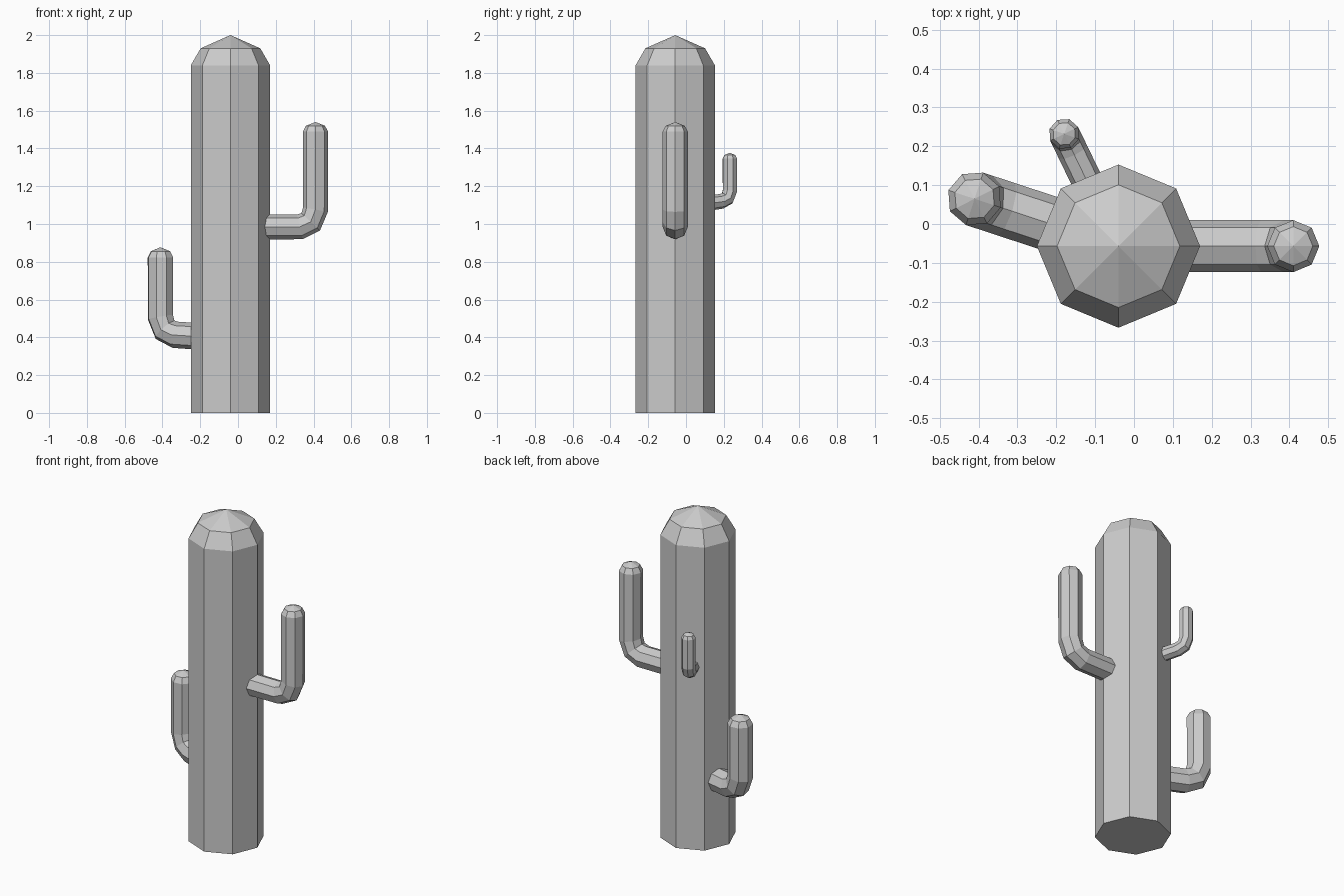
import bpy, bmesh
from math import sin, cos, pi, radians
from mathutils import Vector

if "Cube" in bpy.data.objects:
    bpy.data.objects.remove(bpy.data.objects["Cube"])

SIDES = 8
CX, CY = -0.04, -0.057  # trunk axis


def sweep(name, stations, angle):
    """Eight-sided tube; each station is (reach, z, radius) in a vertical plane
    turned by angle. A zero radius makes a pointed end."""
    out = Vector((cos(angle), sin(angle), 0))
    side = Vector((-sin(angle), cos(angle), 0))
    up = Vector((0, 0, 1))
    base = Vector((CX, CY, 0))
    pts = [Vector((s[0], s[1])) for s in stations]
    bm = bmesh.new()
    rings = []
    for i, (reach, z, rad) in enumerate(stations):
        centre = base + out * reach + up * z
        if rad == 0:
            rings.append([bm.verts.new(centre)])
            continue
        d = Vector((0, 0))
        if i > 0:
            d += (pts[i] - pts[i - 1]).normalized()
        if i < len(pts) - 1:
            d += (pts[i + 1] - pts[i]).normalized()
        d.normalize()
        normal = out * -d.y + up * d.x
        rings.append([bm.verts.new(centre + rad * (normal * cos(2 * pi * k / SIDES)
                                                   + side * sin(2 * pi * k / SIDES)))
                      for k in range(SIDES)])
    bm.faces.new(rings[0])
    for a, b in zip(rings, rings[1:]):
        for k in range(SIDES):
            j = (k + 1) % SIDES
            if len(b) == 1:
                bm.faces.new((a[k], a[j], b[0]))
            else:
                bm.faces.new((a[k], a[j], b[j], b[k]))
    bmesh.ops.recalc_face_normals(bm, faces=bm.faces)
    mesh = bpy.data.meshes.new(name)
    bm.to_mesh(mesh)
    bm.free()
    obj = bpy.data.objects.new(name, mesh)
    bpy.context.collection.objects.link(obj)
    return obj


def arm(name, angle, reach, z_start, z, top, r, bend):
    """Arm leaving the trunk, bending upwards and ending in a faceted dome."""
    sweep(name, [
        (0.12, z_start, r),
        (reach - bend, z, r),
        (reach - bend * 0.3, z + bend * 0.32, r),
        (reach, z + bend * 1.1, r),
        (reach, top - r * 0.76, r),
        (reach, top - r * 0.3, r * 0.75),
        (reach, top, 0),
    ], radians(angle))


# Trunk with domed top
sweep("trunk", [(0, 0, 0.21), (0, 1.84, 0.21), (0, 1.93, 0.158), (0, 2.0, 0)], 0)

# Three arms
arm("right_arm", 0, 0.45, 0.985, 0.985, 1.54, 0.067, 0.083)
arm("left_arm", 161.8, 0.39, 0.402, 0.413, 0.877, 0.071, 0.085)
arm("back_arm", 115.8, 0.321, 1.1, 1.12, 1.377, 0.04, 0.05)
